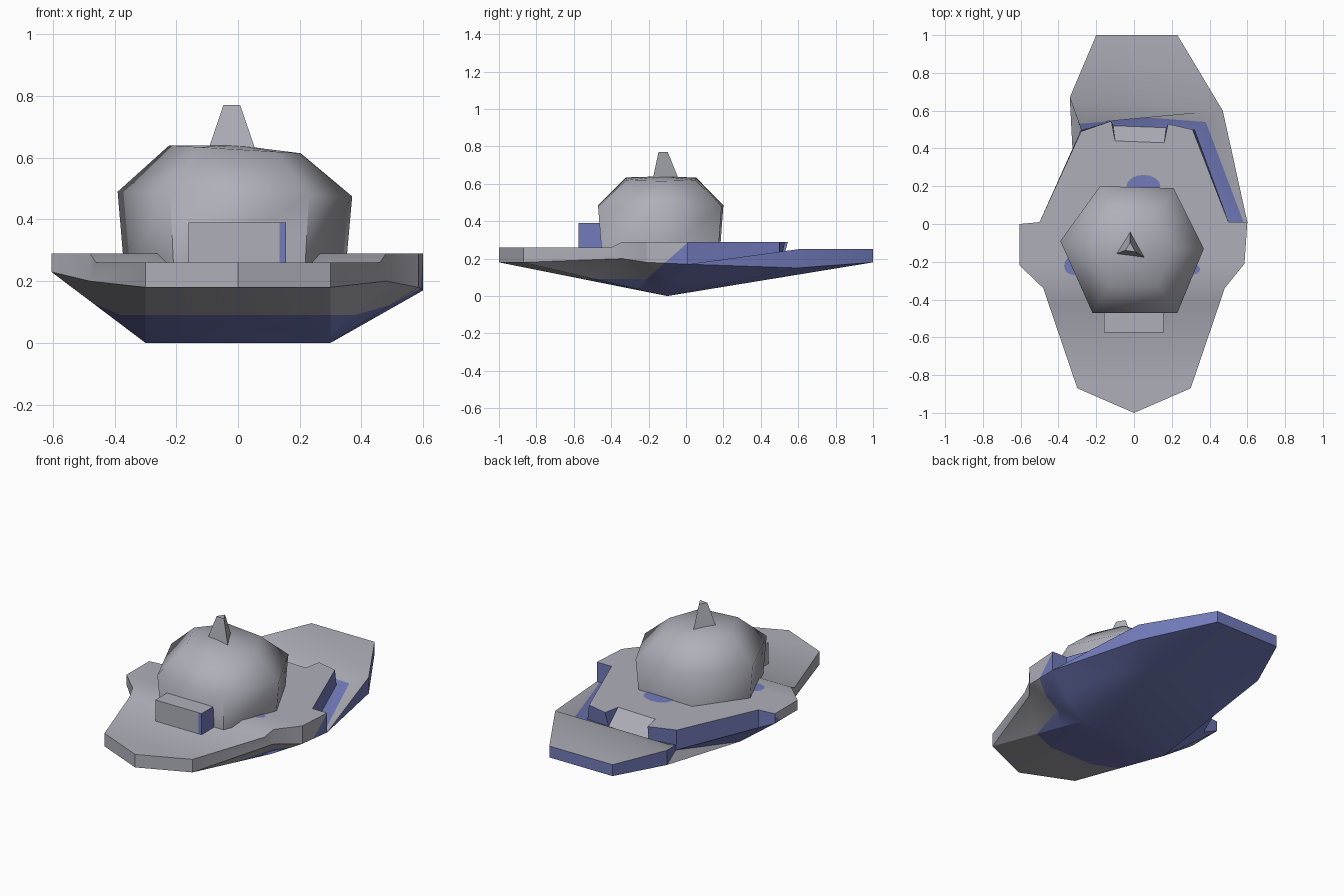
import bpy, bmesh, math
from mathutils import Vector

if "Cube" in bpy.data.objects:
    bpy.data.objects.remove(bpy.data.objects["Cube"])


def material(name, rgb):
    m = bpy.data.materials.new(name)
    m.diffuse_color = (*rgb, 1)
    m.use_nodes = True
    m.node_tree.nodes["Principled BSDF"].inputs["Base Color"].default_value = m.diffuse_color
    return m


GREY = material("pale grey", (0.43, 0.43, 0.49))
BLUE = material("slate blue", (0.17, 0.20, 0.50))


def finish(bm, name, angle=35):
    bmesh.ops.recalc_face_normals(bm, faces=bm.faces[:])
    me = bpy.data.meshes.new(name)
    bm.to_mesh(me)
    bm.free()
    ob = bpy.data.objects.new(name, me)
    bpy.context.collection.objects.link(ob)
    me.materials.append(GREY)
    me.materials.append(BLUE)
    bpy.ops.object.select_all(action='DESELECT')
    ob.select_set(True)
    bpy.context.view_layer.objects.active = ob
    bpy.ops.object.shade_smooth_by_angle(angle=math.radians(angle))
    return ob


def cut(bm, faces, co, no):
    geom = set(faces)
    for f in faces:
        geom.update(f.edges)
        geom.update(f.verts)
    bmesh.ops.bisect_plane(bm, geom=list(geom), plane_co=co, plane_no=no, dist=1e-5)


def build_hull():
    bm = bmesh.new()
    v = {}

    def add(key, x, y, z):
        v[key] = bm.verts.new((x, y, z))

    def face(keys, mat=0):
        f = bm.faces.new([v[k] for k in keys])
        f.material_index = mat

    # lower rim, anticlockwise from the bow tip
    rim = [(0, -1, .18), (.3, -.87, .18), (.48, -.34, .2), (.585, -.21, .18), (.6, .01, .17),
           (.47, .6, .15), (.23, 1, .18), (-.2, 1, .18), (-.34, .67, .16), (-.28, .5, .17),
           (-.5, .01, .18), (-.605, 0, .23), (-.605, -.22, .23), (-.48, -.34, .2), (-.3, -.87, .18)]
    for i, p in enumerate(rim):
        add(i, *p)
        if i != 9:
            z = .26 if i in (0, 1, 14) else .25 if 5 <= i <= 8 else .29
            add(f"t{i}", p[0], p[1], z)
    # keel ridge
    add("kr", .3, -.1, 0)
    add("kl", -.3, -.1, 0)
    # foot of the deck step
    add("s1", .46, -.4, .26)
    add("s2", -.46, -.4, .26)
    # rear deck edge with its central ramp
    for k, x, y in (("A", .5, .01), ("B", .31, .5), ("C", .18, .53), ("C2", .16, .43),
                    ("D2", -.1, .44), ("D", -.12, .545), ("E", -.28, .49)):
        add(k, x, y, .29)
    # groove behind the deck
    add("a", .5, .01, .17)
    add("b", .32, .5, .2)
    add("c", .17, .51, .2)
    add("d", -.11, .52, .2)
    add("e", -.28, .495, .2)
    add("m", .58, .01, .17)
    add("g", .38, .54, .21)
    add("h", .05, .565, .21)
    add("i", -.29, .53, .21)

    # underside
    for i in range(6):
        face([i, i + 1, "kr"])
    for i in range(7, 15):
        face([i, (i + 1) % 15, "kl"])
    face([0, "kr", "kl"])
    face([6, 7, "kl", "kr"])
    # outer walls
    for i in (0, 2, 3, 5, 6, 7, 10, 11, 12, 14):
        j = (i + 1) % 15
        face([i, j, f"t{j}", f"t{i}"])
    face([1, 2, "t2", "s1", "t1"])
    face([13, 14, "t14", "s2", "t13"])
    face([4, 5, "t5"])
    face([8, 9, "e", "i", "t8"])
    face([9, 10, "t10", "E", "e"])
    face([4, "m", "a", "A", "t4"])
    # decks
    face(["t0", "t1", "s1", "s2", "t14"])
    face(["s1", "t2", "t13", "s2"])
    face(["t2", "t3", "t4", "A", "B", "C", "C2", "D2", "D", "E", "t10", "t11", "t12", "t13"])
    # deck rear walls and ramp
    face(["A", "B", "b", "a"], 1)
    face(["B", "C", "c", "b"], 1)
    face(["C", "C2", "c"])
    face(["C2", "D2", "d", "c"])
    face(["D2", "D", "d"])
    face(["D", "E", "e", "d"], 1)
    # groove floor, side channel and stern plate
    face(["b", "c", "h", "g"], 1)
    face(["c", "d", "h"], 1)
    face(["d", "e", "i", "h"], 1)
    face(["a", "b", "g", "m"], 1)
    face(["m", "g", "t5", 4])
    face(["g", "h", "i", "t8", "t5"])
    face(["t5", "t6", "t7", "t8"])

    # paint: blue low down and toward the stern, grey bow
    bmesh.ops.recalc_face_normals(bm, faces=bm.faces[:])
    slant = Vector((0, .16, -.18))
    start = Vector((0, -.02, .26))
    cut(bm, [f for f in bm.faces if f.normal.z < .3], (0, 0, .09), (0, 0, 1))
    cut(bm, [f for f in bm.faces if f.normal.z < .3], start, slant)
    for f in bm.faces:
        if f.normal.z < .3:
            c = f.calc_center_median()
            if c.z < .09 or (c - start).dot(slant) > 0 or c.y > -.02:
                f.material_index = 1
    return finish(bm, "hull", 30)


def loft(name, rings, cap_z=None, angle=35):
    """Stack of equal rings, capped flat or with a low point."""
    bm = bmesh.new()
    loops = [[bm.verts.new(p) for p in r] for r in rings]
    n = len(loops[0])
    for lo, hi in zip(loops, loops[1:]):
        for i in range(n):
            j = (i + 1) % n
            bm.faces.new((lo[i], lo[j], hi[j], hi[i]))
    bm.faces.new(loops[0][::-1])
    top = bm.faces.new(loops[-1])
    if cap_z:
        c = top.calc_center_median()
        r = bmesh.ops.poke(bm, faces=[top])
        r["verts"][0].co = (c.x, c.y, cap_z)
    return finish(bm, name, angle)


def scaled(outline, centre, s, z, tilt=0.0):
    cx, cy = centre
    return [(cx + (x - cx) * s, cy + (y - cy) * s, z + tilt * (x - cx) * s) for x, y in outline]


build_hull()

# six-sided cabin dome
hexagon = [(-.22, -.47), (.23, -.47), (.37, -.13), (.21, .19), (-.18, .2), (-.39, -.09)]
mid = (-.01, -.13)
loft("cabin_dome", [scaled(hexagon, mid, .94, .22), scaled(hexagon, mid, 1, .482, -.02),
                    scaled(hexagon, mid, .56, .627, -.06)], .64, 60)

# three-sided mast
tri = [(-.1, -.16), (.06, -.18), (-.02, -.035)]
loft("mast", [scaled(tri, (-.02, -.13), 1, .615), scaled(tri, (-.02, -.13), .34, .77)])

# front box with a blue right side and edge
bm = bmesh.new()
bmesh.ops.create_cube(bm, size=1)
for vert in bm.verts:
    vert.co = Vector((vert.co.x * .315 - .0025, vert.co.y * .155 - .4975, vert.co.z * .15 + .315))
bm.normal_update()
cut(bm, [f for f in bm.faces if f.normal.y < -.5], (.135, 0, 0), (1, 0, 0))
for f in bm.faces:
    if f.normal.z < .5 and f.calc_center_median().x > .135:
        f.material_index = 1
finish(bm, "front_box")


# blue patches on the deck
def patch(name, cx, cy, rx, ry):
    bm = bmesh.new()
    bmesh.ops.create_circle(bm, cap_ends=True, segments=16, radius=1)
    for vert in bm.verts:
        vert.co = (cx + vert.co.x * rx, cy + vert.co.y * ry, .293)
    for f in bm.faces:
        f.material_index = 1
    finish(bm, name)


patch("rear_patch", .05, .2, .09, .06)
patch("left_patch", -.32, -.22, .05, .05)
patch("right_patch", .3, -.24, .05, .03)
